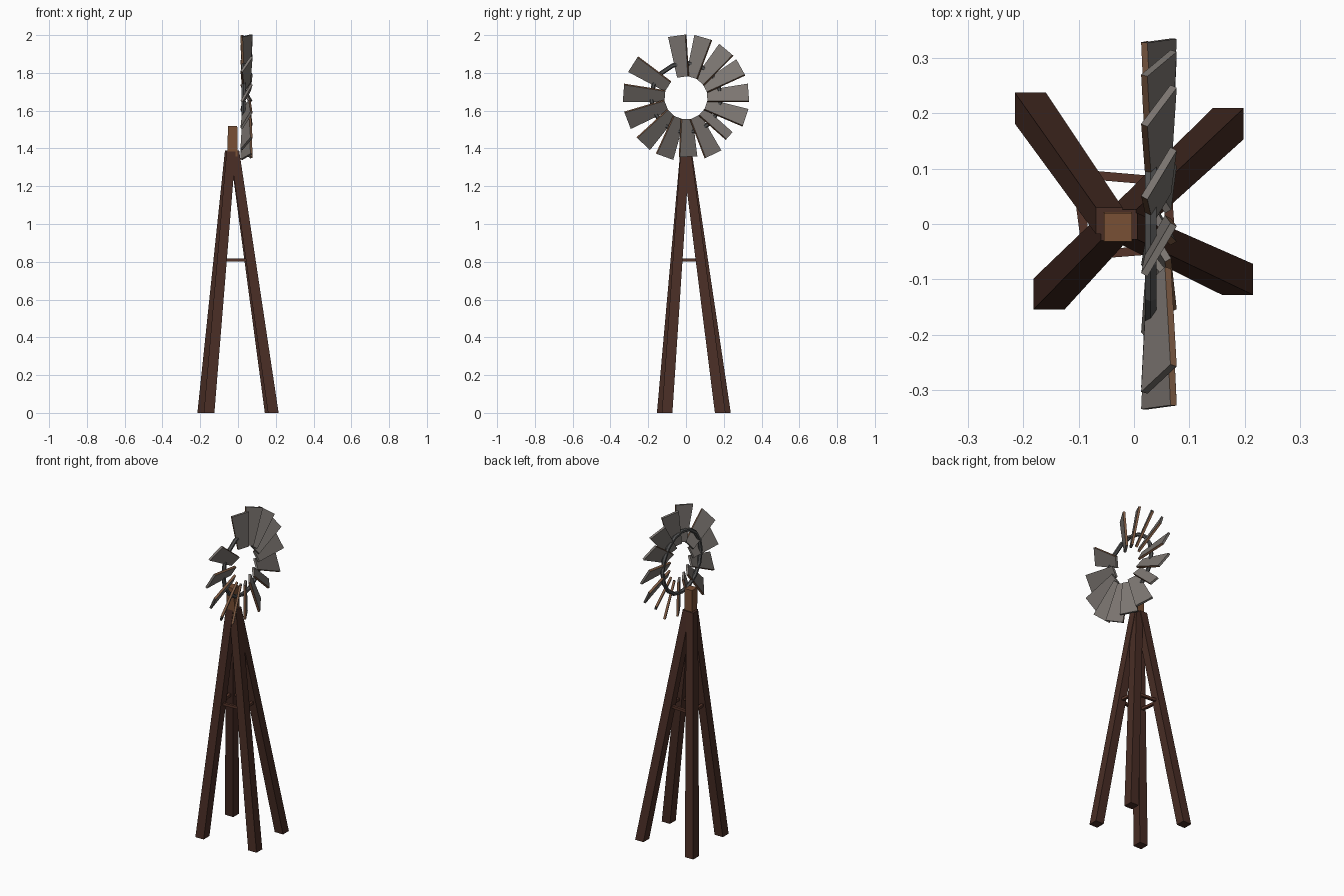
import bpy, bmesh, math
from mathutils import Vector

if "Cube" in bpy.data.objects:
    bpy.data.objects.remove(bpy.data.objects["Cube"])


def mat(name, col):
    m = bpy.data.materials.new(name)
    m.diffuse_color = (*col, 1)
    m.use_nodes = True
    m.node_tree.nodes["Principled BSDF"].inputs["Base Color"].default_value = m.diffuse_color
    return m


DARK = mat("dark_wood", (0.065, 0.026, 0.018))
BRACE = mat("brace_wood", (0.09, 0.034, 0.022))
POST = mat("light_wood", (0.19, 0.08, 0.035))
STEEL = mat("grey_steel", (0.20, 0.18, 0.165))
RUST = mat("rusty_edge", (0.22, 0.11, 0.06))
RING = mat("dark_steel", (0.085, 0.085, 0.085))


def prism(name, bottom, top, mats, edge_sides=False):
    """Box between two four-point loops."""
    bm = bmesh.new()
    a = [bm.verts.new(p) for p in bottom]
    b = [bm.verts.new(p) for p in top]
    bm.faces.new(a[::-1])
    bm.faces.new(b)
    for i in range(4):
        j = (i + 1) % 4
        f = bm.faces.new((a[i], a[j], b[j], b[i]))
        if edge_sides and i % 2:      # the narrow long edges
            f.material_index = 1
    bmesh.ops.recalc_face_normals(bm, faces=bm.faces)
    me = bpy.data.meshes.new(name)
    bm.to_mesh(me)
    bm.free()
    for m in mats:
        me.materials.append(m)
    ob = bpy.data.objects.new(name, me)
    bpy.context.collection.objects.link(ob)
    return ob


def loop(c, u, v):
    c, u, v = Vector(c), Vector(u), Vector(v)
    return [c - u - v, c + u - v, c + u + v, c - u + v]


# Splayed legs: foot centre and top centre
legs = [((-0.187, 0.209, 0), (-0.045, 0.006, 1.39)),
        ((0.170, 0.181, 0), (-0.020, 0.002, 1.39)),
        ((0.187, -0.100, 0), (-0.018, -0.004, 1.39)),
        ((-0.153, -0.126, 0), (-0.036, -0.006, 1.39))]
mids = []
for i, (p, q) in enumerate(legs):
    prism(f"leg_{i + 1}", loop(p, (0.028, 0, 0), (0, 0.028, 0)),
          loop(q, (0.024, 0, 0), (0, 0.024, 0)), [DARK])
    mids.append(Vector(p).lerp(Vector(q), 0.81 / 1.39))

# Cross braces joining neighbouring legs
for i in range(4):
    p, q = mids[i], mids[(i + 1) % 4]
    side = (q - p).normalized().cross(Vector((0, 0, 1))) * 0.008
    up = Vector((0, 0, 0.008))
    prism(f"brace_{i + 1}", loop(p, side, up), loop(q, side, up), [BRACE])

# Post on top of the legs
prism("top_post", loop((-0.029, -0.004, 1.33), (0.026, 0, 0), (0, 0.026, 0)),
      loop((-0.029, -0.006, 1.52), (0.025, 0, 0), (0, 0.026, 0)), [POST])

# Wheel blades: uneven spacing, one missing, one broken short
HUB = Vector((0.045, 0, 1.668))
TILT = math.radians(30)
angles = [98, 74, 50, 29, 4.5, -18.6, -41.5, -64.5, -88,
          -110, -133, -159, 175.5, 147.5]
for i, deg in enumerate(angles):
    a = math.radians(deg)
    rad = Vector((0, math.cos(a), math.sin(a)))
    tan = Vector((0, math.sin(a), -math.cos(a)))     # clockwise from +x
    wide = tan * math.cos(TILT) + Vector((math.sin(TILT), 0, 0))
    thick = wide.cross(rad) * 0.0065
    r1, w1 = 0.332, 0.053
    if deg == -41.5:
        r1, w1 = 0.305, 0.028
    if deg == -88:
        r1 = 0.312
    prism(f"blade_{i + 1}", loop(HUB + rad * 0.112, wide * min(0.033, w1), thick),
          loop(HUB + rad * r1, wide * w1, thick), [STEEL, RUST], True)

# Ring that carries the blades
bpy.ops.mesh.primitive_torus_add(major_segments=16, minor_segments=6,
                                 major_radius=0.185, minor_radius=0.012,
                                 location=(0.03, 0, 1.668),
                                 rotation=(0, math.pi / 2, 0))
ring = bpy.context.object
ring.name = "wheel_ring"
ring.data.materials.append(RING)
